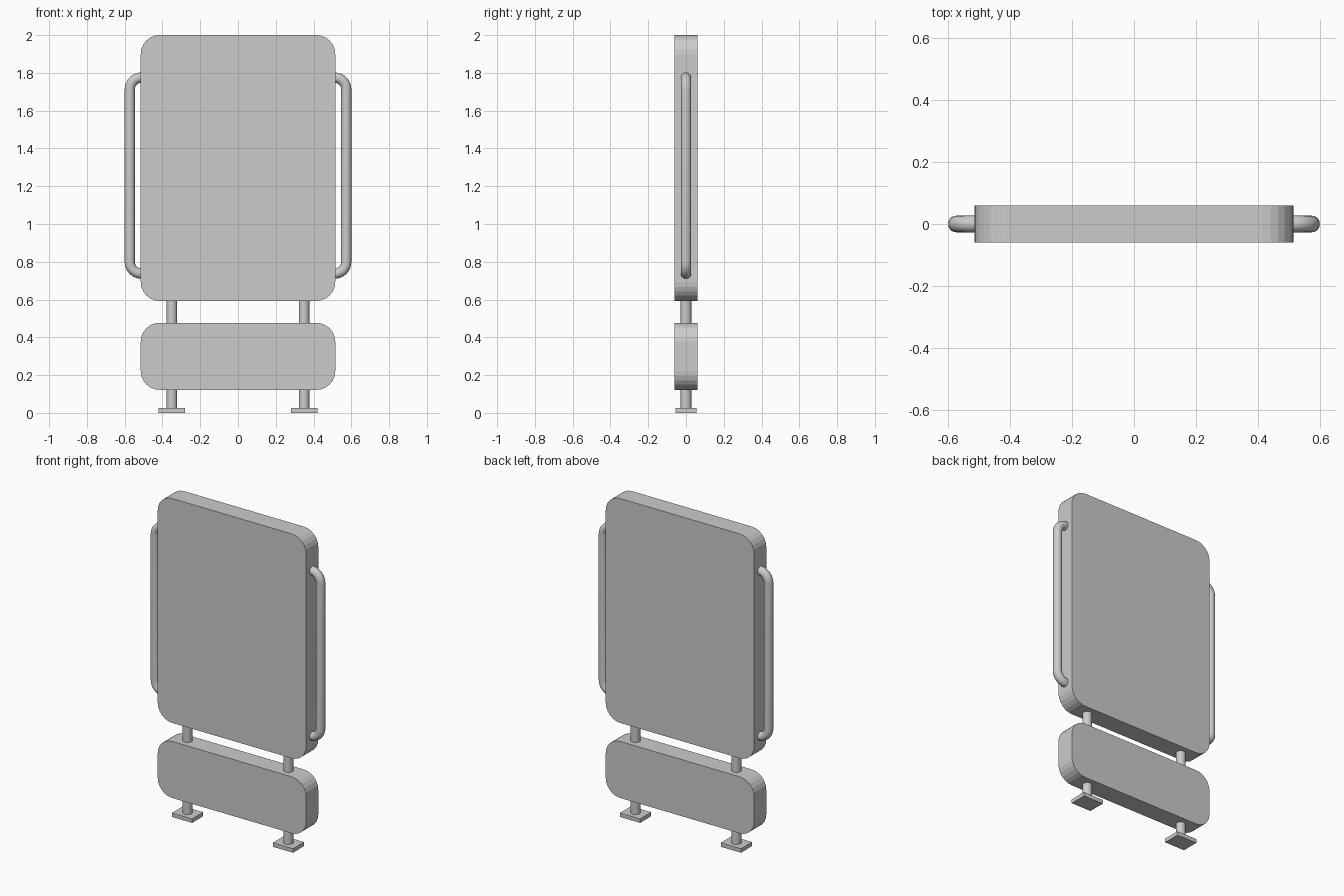
import bpy, bmesh, math
from mathutils import Vector

if "Cube" in bpy.data.objects:
    bpy.data.objects.remove(bpy.data.objects["Cube"])


def finish(bm, name, smooth=False):
    bmesh.ops.recalc_face_normals(bm, faces=bm.faces)
    mesh = bpy.data.meshes.new(name)
    bm.to_mesh(mesh)
    bm.free()
    obj = bpy.data.objects.new(name, mesh)
    bpy.context.collection.objects.link(obj)
    if smooth:
        bpy.ops.object.select_all(action='DESELECT')
        obj.select_set(True)
        bpy.context.view_layer.objects.active = obj
        bpy.ops.object.shade_smooth_by_angle(angle=math.radians(40))
    return obj


def rounded_panel(name, half_w, z0, z1, half_d, r, steps=6):
    """Rounded rectangle in the xz plane, extruded along y."""
    bm = bmesh.new()
    corners = [(half_w - r, z1 - r), (r - half_w, z1 - r),
               (r - half_w, z0 + r), (half_w - r, z0 + r)]
    verts = []
    for k, (cx, cz) in enumerate(corners):
        for i in range(steps + 1):
            a = math.pi / 2 * (k + i / steps)
            verts.append(bm.verts.new((cx + r * math.cos(a), -half_d, cz + r * math.sin(a))))
    face = bm.faces.new(verts)
    ext = bmesh.ops.extrude_face_region(bm, geom=[face], use_keep_orig=True)
    moved = [v for v in ext['geom'] if isinstance(v, bmesh.types.BMVert)]
    bmesh.ops.translate(bm, verts=moved, vec=(0, 2 * half_d, 0))
    return finish(bm, name)


def post(name, x, radius, z0, z1):
    bm = bmesh.new()
    bmesh.ops.create_cone(bm, cap_ends=True, segments=24, radius1=radius, radius2=radius, depth=z1 - z0)
    bmesh.ops.translate(bm, verts=bm.verts, vec=(x, 0, (z0 + z1) / 2))
    return finish(bm, name, True)


def block(name, x, size, z):
    bm = bmesh.new()
    bmesh.ops.create_cube(bm, size=1)
    bmesh.ops.scale(bm, verts=bm.verts, vec=size)
    bmesh.ops.translate(bm, verts=bm.verts, vec=(x, 0, z))
    return finish(bm, name)


def handle(name, side, x_in, x_out, z0, z1, bend, radius, sides=20, steps=8):
    """Tube swept along a C-shaped path in the xz plane."""
    path = [(x_in, z1, math.pi / 2)]
    for cz, start in ((z1 - bend, math.pi / 2), (z0 + bend, 0)):
        for i in range(steps + 1):
            a = start - math.pi / 2 * i / steps
            path.append((x_out - bend + bend * math.cos(a), cz + bend * math.sin(a), a))
    path.append((x_in, z0, -math.pi / 2))
    bm = bmesh.new()
    rings = []
    for x, z, a in path:
        out = Vector((math.cos(a), 0, math.sin(a)))
        ring = []
        for j in range(sides):
            t = 2 * math.pi * j / sides
            p = Vector((x, 0, z)) + radius * (math.cos(t) * out + math.sin(t) * Vector((0, 1, 0)))
            ring.append(bm.verts.new((side * p.x, p.y, p.z)))
        rings.append(ring)
    for r0, r1 in zip(rings, rings[1:]):
        for j in range(sides):
            k = (j + 1) % sides
            bm.faces.new((r0[j], r0[k], r1[k], r1[j]))
    bm.faces.new(rings[0])
    bm.faces.new(rings[-1])
    return finish(bm, name, True)


# Upper and lower boards
rounded_panel("main_board", 0.515, 0.593, 2.0, 0.06, 0.1)
rounded_panel("lower_board", 0.515, 0.122, 0.477, 0.06, 0.1)

# Posts, feet and side handles on both sides
for side, label in ((-1, "left"), (1, "right")):
    x = 0.35 * side
    post(label + "_upper_post", x, 0.028, 0.47, 0.60)
    post(label + "_lower_post", x, 0.028, 0.02, 0.13)
    block(label + "_foot", x, (0.14, 0.11, 0.025), 0.0125)
    handle(label + "_handle", side, 0.505, 0.573, 0.737, 1.775, 0.062, 0.027)
